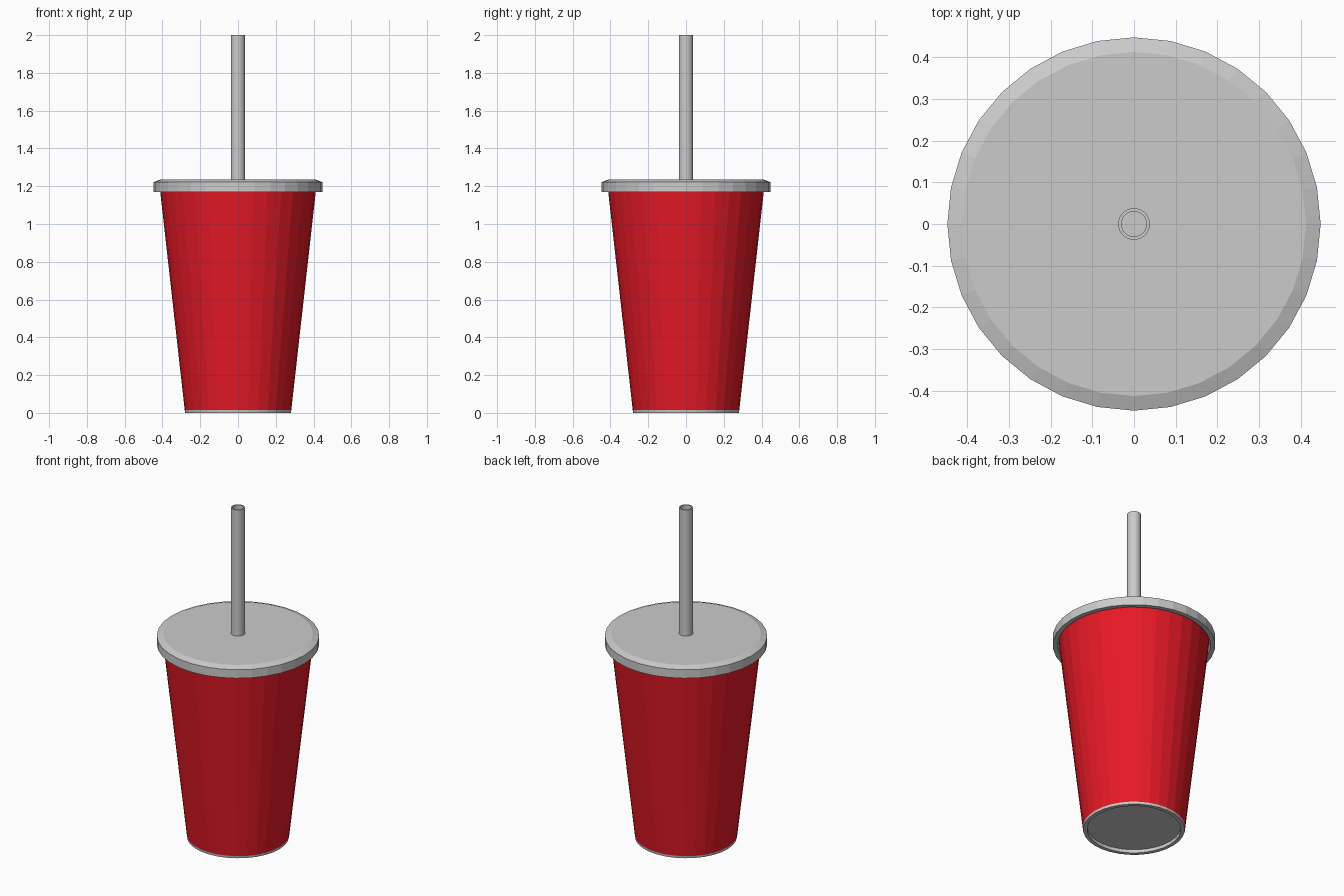
import bpy, bmesh, math

if "Cube" in bpy.data.objects:
    bpy.data.objects.remove(bpy.data.objects["Cube"])

SIDES = 32


def lathe(name, profile, closed=False, mats=(), red_bands=()):
    """Revolve (radius, z) points around z; radius 0 makes a pole."""
    bm = bmesh.new()
    rings = []
    for r, z in profile:
        if r == 0:
            rings.append([bm.verts.new((0, 0, z))] * SIDES)
        else:
            rings.append([bm.verts.new((r * math.cos(2 * math.pi * i / SIDES),
                                        r * math.sin(2 * math.pi * i / SIDES), z))
                          for i in range(SIDES)])
    bands = len(rings) if closed else len(rings) - 1
    for b in range(bands):
        lo, hi = rings[b], rings[(b + 1) % len(rings)]
        for i in range(SIDES):
            j = (i + 1) % SIDES
            corners = list(dict.fromkeys((lo[i], lo[j], hi[j], hi[i])))
            face = bm.faces.new(corners)
            face.material_index = 1 if b in red_bands else 0
    bmesh.ops.recalc_face_normals(bm, faces=bm.faces)
    mesh = bpy.data.meshes.new(name)
    bm.to_mesh(mesh)
    bm.free()
    for m in mats:
        mesh.materials.append(m)
    ob = bpy.data.objects.new(name, mesh)
    bpy.context.collection.objects.link(ob)
    return ob


grey = bpy.data.materials.new("grey")
grey.diffuse_color = (0.8, 0.8, 0.8, 1)
grey.use_nodes = True
grey.node_tree.nodes["Principled BSDF"].inputs["Base Color"].default_value = grey.diffuse_color
red = bpy.data.materials.new("red")
red.diffuse_color = (0.8, 0.01, 0.02, 1)
red.use_nodes = True
red.node_tree.nodes["Principled BSDF"].inputs["Base Color"].default_value = red.diffuse_color

# Tapered cup: recessed base, grey foot, red outer wall, inner wall and floor
lathe("cup", [(0, 0.02), (0.258, 0.02), (0.258, 0.0), (0.28, 0.0),
              (0.282, 0.014), (0.415, 1.2), (0.4, 1.2), (0.265, 0.04), (0, 0.04)],
      mats=(grey, red), red_bands=(3 + 1,))

# Lid: hollow cap with a bevelled upper edge
lathe("lid", [(0, 1.235), (0.412, 1.235), (0.447, 1.222), (0.447, 1.17),
              (0.42, 1.17), (0.42, 1.21), (0, 1.21)])

# Hollow straw reaching down into the cup
lathe("straw", [(0.038, 0.06), (0.038, 2.0), (0.03, 2.0), (0.03, 0.06)], closed=True)
